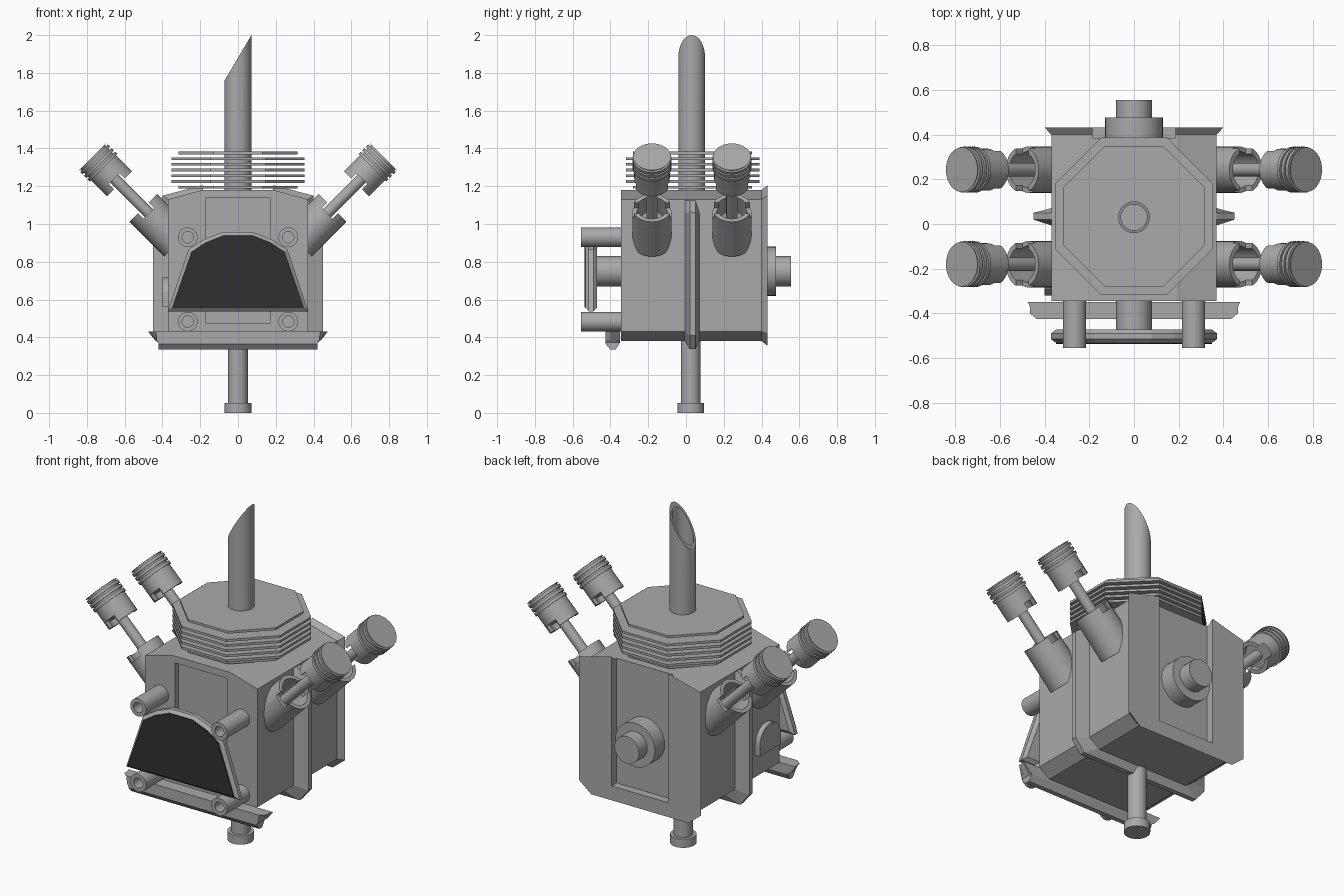
import bpy, bmesh, math
from mathutils import Matrix, Vector

if "Cube" in bpy.data.objects:
    bpy.data.objects.remove(bpy.data.objects["Cube"])


def material(name, c):
    m = bpy.data.materials.new(name)
    m.diffuse_color = (c, c, c, 1)
    m.use_nodes = True
    m.node_tree.nodes["Principled BSDF"].inputs["Base Color"].default_value = m.diffuse_color
    return m


STEEL = material("steel grey", 0.40)
DARK = material("dark grille", 0.03)
CY = 0.03  # y of the engine's centre line


def finish(bm, name, mat, matrix=None, smooth=False):
    bmesh.ops.recalc_face_normals(bm, faces=bm.faces)
    me = bpy.data.meshes.new(name)
    bm.to_mesh(me)
    bm.free()
    me.materials.append(mat)
    if matrix:
        me.transform(matrix)
    ob = bpy.data.objects.new(name, me)
    bpy.context.collection.objects.link(ob)
    if smooth:
        shade(ob)
    return ob


def activate(ob):
    bpy.ops.object.select_all(action='DESELECT')
    ob.select_set(True)
    bpy.context.view_layer.objects.active = ob


def shade(ob):
    activate(ob)
    bpy.ops.object.shade_smooth_by_angle(angle=math.radians(32))


def loft(name, sections, mat=STEEL):
    """Join (y, [(x, z), ...]) sections along y and cap the ends."""
    bm = bmesh.new()
    rings = [[bm.verts.new((x, y, z)) for x, z in pts] for y, pts in sections]
    n = len(rings[0])
    for a, b in zip(rings, rings[1:]):
        for i in range(n):
            bm.faces.new((a[i], a[(i + 1) % n], b[(i + 1) % n], b[i]))
    bm.faces.new(rings[0])
    bm.faces.new(rings[-1])
    return finish(bm, name, mat)


def lathe(name, profile, matrix, segs=32, smooth=True, phase=0.0):
    """Spin an (r, z) profile about z; the ends are capped."""
    bm = bmesh.new()
    rings = [[bm.verts.new((r * math.cos(phase + math.tau * i / segs),
                            r * math.sin(phase + math.tau * i / segs), z))
              for i in range(segs)] for r, z in profile]
    for a, b in zip(rings, rings[1:]):
        for i in range(segs):
            j = (i + 1) % segs
            bm.faces.new((a[i], a[j], b[j], b[i]))
    bm.faces.new(rings[0])
    bm.faces.new(rings[-1])
    return finish(bm, name, STEEL, matrix, smooth)


def box_cut(ob, size, centre, matrix=Matrix()):
    """Remove a box from an object."""
    bm = bmesh.new()
    bmesh.ops.create_cube(bm, size=1, matrix=Matrix.Translation(centre) @ Matrix.Diagonal((*size, 1)))
    cutter = finish(bm, "cutter", STEEL, matrix)
    cutter.hide_render = True
    mod = ob.modifiers.new("cut", 'BOOLEAN')
    mod.operation, mod.object, mod.solver = 'DIFFERENCE', cutter, 'EXACT'
    activate(ob)
    bpy.ops.object.modifier_apply(modifier=mod.name)
    bpy.data.objects.remove(cutter)


def mirrored(half):
    return half + [(-x, z) for x, z in reversed(half)]


def at(x, y, z):
    return Matrix.Translation((x, y, z))


FORWARD = Matrix.Rotation(math.radians(90), 4, 'X')    # lathe axis to -y
BACKWARD = Matrix.Rotation(math.radians(-90), 4, 'X')  # lathe axis to +y

# Engine block with a flared back edge and recessed front and back panels
block = mirrored([(0.19, 1.18), (0.37, 1.13), (0.37, 0.43), (0.30, 0.38)])
flare = mirrored([(0.19, 1.205), (0.40, 1.15), (0.40, 0.42), (0.32, 0.355)])
body = loft("engine_block", [(-0.345, block), (0.40, block), (0.432, flare)])
box_cut(body, (0.34, 0.06, 0.665), (0, -0.345, 0.807))
box_cut(body, (0.37, 0.10, 1.0), (0, 0.435, 0.94))

# Band around the middle of the block
band_in = mirrored([(0.17, 1.16), (0.365, 1.13), (0.365, 0.43), (0.30, 0.385)])
band_out = mirrored([(0.17, 1.165), (0.37, 1.125), (0.45, 1.06), (0.45, 0.41), (0.39, 0.337)])
band_in.insert(2, (0.365, 1.06))
band_in.insert(-2, (-0.365, 1.06))
loft("middle_band", [(-0.008, band_in), (0.02, band_out), (0.05, band_out), (0.072, band_in)])

# Bumper bar below the front
def bar(top, bottom):
    return mirrored([(top, 0.43), (top - 0.02, 0.40), (bottom, 0.37)])
low = [(0.475, 0.43), (0.44, 0.385), (0.42, 0.372), (0.42, 0.372)]
mid = [(0.465, 0.43), (0.43, 0.385), (0.42, 0.372), (0.42, 0.335)]
front = [(0.435, 0.43), (0.43, 0.385), (0.42, 0.372), (0.42, 0.365)]
loft("front_bumper", [(-0.35, mirrored(low)), (-0.372, mirrored(mid)),
                      (-0.400, mirrored(mid)), (-0.425, mirrored(front))])

# Stack of octagonal cooling fins
for i in range(7):
    r = (0.315 if i in (0, 6) else 0.353) / math.cos(math.pi / 8)
    z = 1.195 + 0.0302 * i
    lathe("cooling_fin", [(r, -0.007), (r, 0.007)], at(0, CY + 0.005, z), 8, False, math.pi / 8)

# Exhaust pipe with a slanted hollow mouth
pipe = lathe("exhaust_pipe", [(0.071, 1.16), (0.071, 2.1), (0.058, 2.1), (0.058, 1.45)],
             at(0, CY, 0), 40, False)
slope = math.atan2(0.24, 0.142)
box_cut(pipe, (1.2, 0.6, 0.6), (0, 0, 0.3), at(0, CY, 1.88) @ Matrix.Rotation(-slope, 4, 'Y'))
shade(pipe)

# Drain pipe under the block
lathe("drain_pipe", [(0.071, 0), (0.071, 0.052), (0.052, 0.052), (0.052, 0.40)], at(0, CY - 0.005, 0))

# Stepped hub on the back
lathe("back_hub", [(0.13, 0), (0.13, 0.10), (0.08, 0.10), (0.08, 0.178)], at(0, 0.377, 0.75) @ BACKWARD)

# Front posts with drilled ends
for x in (-0.266, 0.266):
    for z in (0.93, 0.483):
        lathe("front_post", [(0.052, 0), (0.052, 0.225), (0.03, 0.225), (0.03, 0.14)],
              at(x, -0.33, z) @ FORWARD)

# Grille on its mount, with a dark face
lathe("grille_mount", [(0.08, 0), (0.08, 0.18)], at(0, -0.305, 0.75) @ FORWARD)
rim = mirrored([(0.08, 0.957), (0.18, 0.918), (0.262, 0.865), (0.372, 0.538)])
face = mirrored([(0.075, 0.940), (0.17, 0.902), (0.245, 0.853), (0.348, 0.557)])
loft("grille_frame", [(-0.472, face), (-0.490, rim), (-0.515, rim), (-0.532, face)])
loft("grille_face", [(-0.531, face), (-0.537, face)], DARK)

# Arched cover on the left side
arch = [(0.1 * math.cos(a * math.pi / 12), 0.62 + 0.1 * math.sin(a * math.pi / 12)) for a in range(13)]
arch = [(0.1, 0.56)] + arch + [(-0.1, 0.56)]
cover = loft("arched_cover", [(0.36, arch), (0.40, arch)])
cover.data.transform(at(0, -0.22, 0) @ Matrix.Rotation(math.radians(90), 4, 'Z'))

# Four tilted cylinders: sleeve, rod and ringed piston
piston = [(0.07, 0.215), (0.07, 0.18), (0.094, 0.18), (0.094, 0.30)]
for z in (0.30, 0.327, 0.354):
    piston += [(0.103, z), (0.103, z + 0.017), (0.091, z + 0.017), (0.091, z + 0.027)]
piston += [(0.1, 0.381), (0.1, 0.383)]
for side in (-1, 1):
    for y in (-0.18, 0.243):
        m = at(0.5 * side, y, 1.085) @ Matrix.Rotation(math.radians(45 * side), 4, 'Y')
        sleeve = lathe("cylinder_sleeve",
                       [(0.104, -0.26), (0.104, 0.0), (0.082, 0.0), (0.082, -0.17)], m, smooth=False)
        box_cut(sleeve, (0.08, 0.4, 0.08), (0, 0, 0), m)
        shade(sleeve)
        lathe("connecting_rod", [(0.03, -0.2), (0.03, 0.25)], m, 20)
        # skirt hollowed from below and notched like the sleeve
        head = lathe("piston", piston, m, smooth=False)
        box_cut(head, (0.08, 0.4, 0.08), (0, 0, 0.18), m)
        shade(head)
